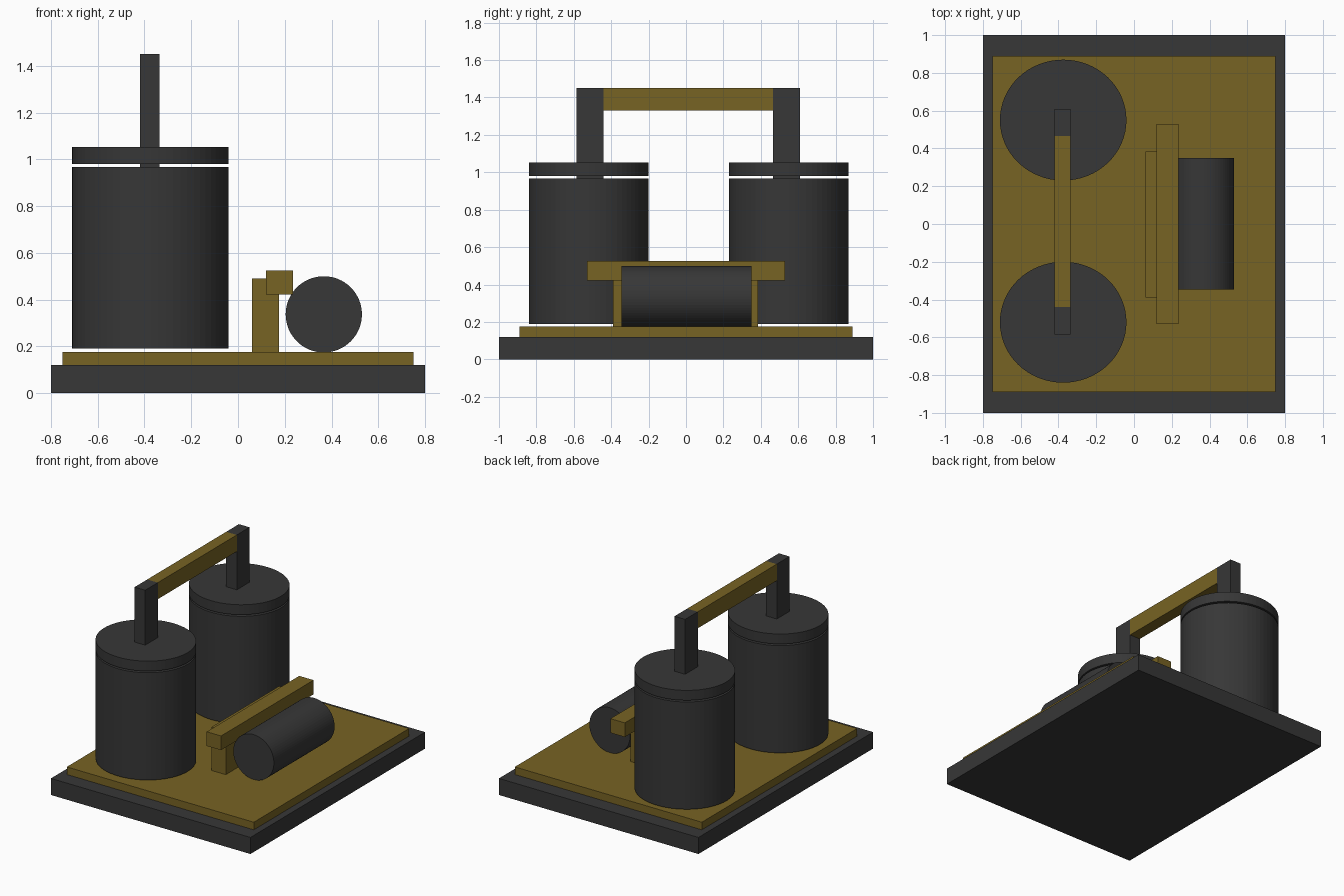
import bpy
import math

cube = bpy.data.objects.get("Cube")
if cube:
    bpy.data.objects.remove(cube, do_unlink=True)


def make_material(name, rgb):
    mat = bpy.data.materials.new(name)
    mat.use_nodes = True
    colour = (*rgb, 1.0)
    mat.diffuse_color = colour
    mat.node_tree.nodes["Principled BSDF"].inputs["Base Color"].default_value = colour
    return mat


DARK = make_material("charcoal", (0.038, 0.038, 0.038))
GOLD = make_material("dark gold", (0.185, 0.125, 0.017))


def finish(name, mat):
    obj = bpy.context.object
    obj.name = name
    obj.data.materials.append(mat)
    return obj


def box(name, mat, x, y, z):
    """Box spanning the given (low, high) ranges."""
    spans = (x, y, z)
    bpy.ops.mesh.primitive_cube_add(size=1, location=[(a + b) / 2 for a, b in spans])
    bpy.context.object.scale = [b - a for a, b in spans]
    return finish(name, mat)


def drum(name, mat, x, y, z):
    """Upright, slightly oval cylinder filling the given ranges."""
    spans = (x, y, z)
    bpy.ops.mesh.primitive_cylinder_add(vertices=64, radius=0.5, depth=1,
                                        location=[(a + b) / 2 for a, b in spans])
    bpy.context.object.scale = [b - a for a, b in spans]
    return finish(name, mat)


# Stepped base
box("base_slab", DARK, (-0.8, 0.8), (-1, 1), (0, 0.12))
box("base_plate", GOLD, (-0.75, 0.75), (-0.89, 0.89), (0.12, 0.175))

# Two tanks, each with a lid and a post
tank_x = (-0.71, -0.04)
bar_x = (-0.42, -0.335)
for side, cy, post_y in (("front", -0.52, (-0.585, -0.44)),
                         ("back", 0.55, (0.465, 0.61))):
    tank_y = (cy - 0.32, cy + 0.32)
    drum(side + "_tank", DARK, tank_x, tank_y, (0.19, 0.968))
    drum(side + "_lid", DARK, tank_x, tank_y, (0.98, 1.052))
    box(side + "_post", DARK, bar_x, post_y, (0.968, 1.45))

# Bar joining the posts
box("cross_bar", GOLD, bar_x, (-0.44, 0.465), (1.33, 1.45))

# Upright panel with an overhanging rail
box("panel", GOLD, (0.06, 0.175), (-0.39, 0.385), (0.175, 0.49))
box("panel_rail", GOLD, (0.12, 0.235), (-0.53, 0.53), (0.422, 0.525))

# Horizontal roller
bpy.ops.mesh.primitive_cylinder_add(vertices=64, radius=0.163, depth=0.695,
                                    location=(0.367, 0.002, 0.337),
                                    rotation=(math.pi / 2, 0, 0))
finish("roller", DARK)
